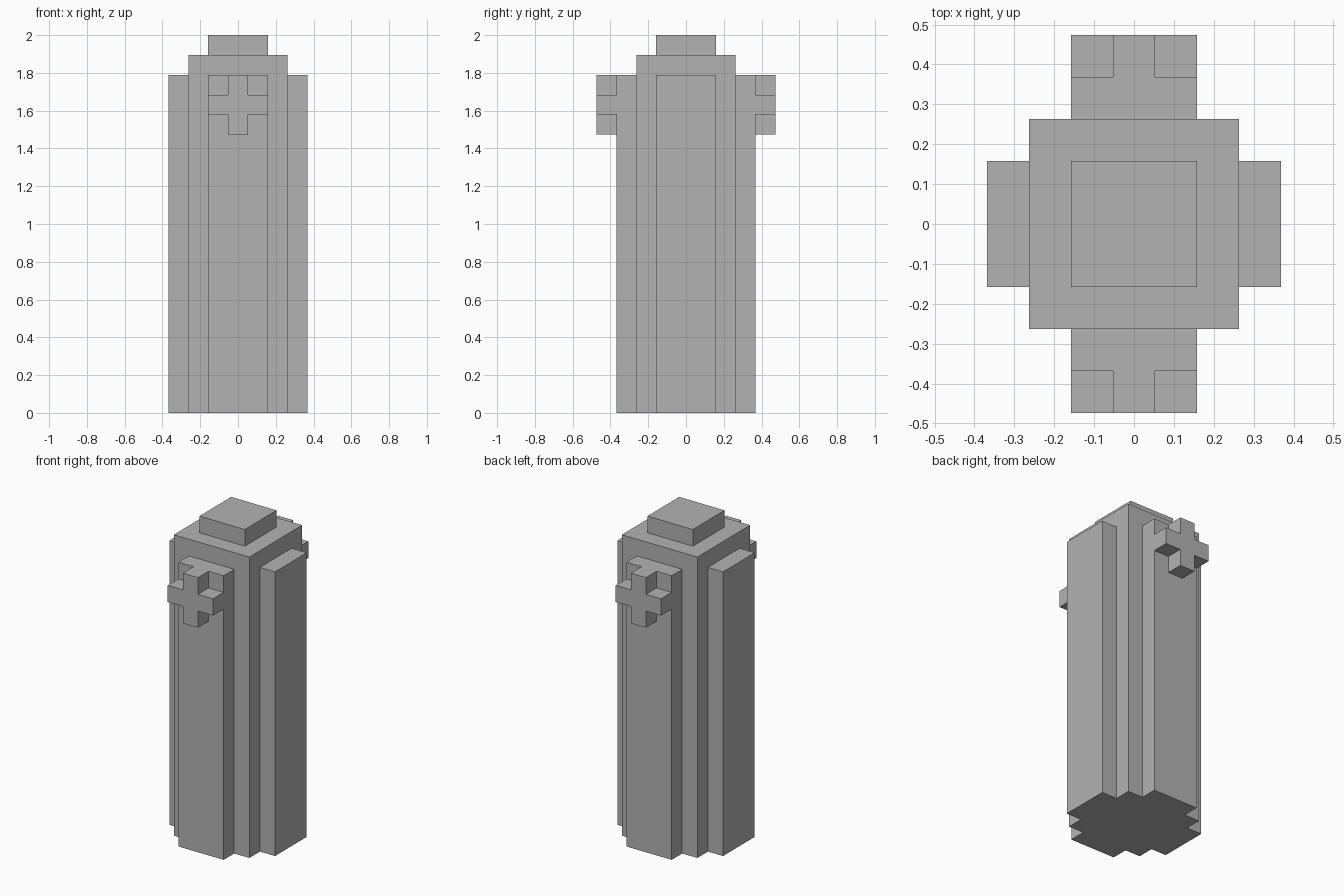
import bpy
import bmesh
from math import pi
from mathutils import Matrix, Vector

cube = bpy.data.objects.get("Cube")
if cube:
    bpy.data.objects.remove(cube, do_unlink=True)

U = 2 / 19  # one block

grey = bpy.data.materials.new("stone grey")
grey.use_nodes = True
grey.diffuse_color = (0.45, 0.45, 0.45, 1)
grey.node_tree.nodes["Principled BSDF"].inputs["Base Color"].default_value = grey.diffuse_color


def prism(name, outline, depth, turn=0):
    """Extrude an outline of points (in blocks) along a vector, then turn it about z."""
    bm = bmesh.new()
    face = bm.faces.new([bm.verts.new(p) for p in outline])
    top = bmesh.ops.extrude_face_region(bm, geom=[face], use_keep_orig=True)["geom"]
    moved = [v for v in top if isinstance(v, bmesh.types.BMVert)]
    bmesh.ops.translate(bm, verts=moved, vec=Vector(depth))
    bmesh.ops.recalc_face_normals(bm, faces=bm.faces)
    bm.transform(Matrix.Rotation(turn, 4, "Z") @ Matrix.Scale(U, 4))
    mesh = bpy.data.meshes.new(name)
    bm.to_mesh(mesh)
    bm.free()
    mesh.materials.append(grey)
    obj = bpy.data.objects.new(name, mesh)
    bpy.context.collection.objects.link(obj)
    return obj


def block(name, x, y, z, turn=0):
    """Box from ranges along each axis."""
    outline = [(x[0], y[0], z[0]), (x[1], y[0], z[0]), (x[1], y[1], z[0]), (x[0], y[1], z[0])]
    return prism(name, outline, (0, 0, z[1] - z[0]), turn)


# Square tower and its cap
block("tower_core", (-2.5, 2.5), (-2.5, 2.5), (0, 18))
block("tower_cap", (-1.5, 1.5), (-1.5, 1.5), (18, 19))

# Raised panel on each of the four sides
for i, side in enumerate(("front", "left", "back", "right")):
    block(side + "_panel", (-1.5, 1.5), (-3.5, -2.5), (0, 17), i * pi / 2)

# Plus-shaped ornaments near the top of the front and back panels
quarter = [(0.5, 0.5), (0.5, 1.5), (-0.5, 1.5)]
plus = []
for i in range(4):
    spin = Matrix.Rotation(i * pi / 2, 2)
    plus += [spin @ Vector(p) for p in quarter[:2]]
    plus.append(spin @ Vector(quarter[2]))
outline = [(p.x, -3.5, p.y + 15.5) for p in plus]
for side, turn in (("front", 0), ("back", pi)):
    prism(side + "_cross", outline, (0, -1, 0), turn)
